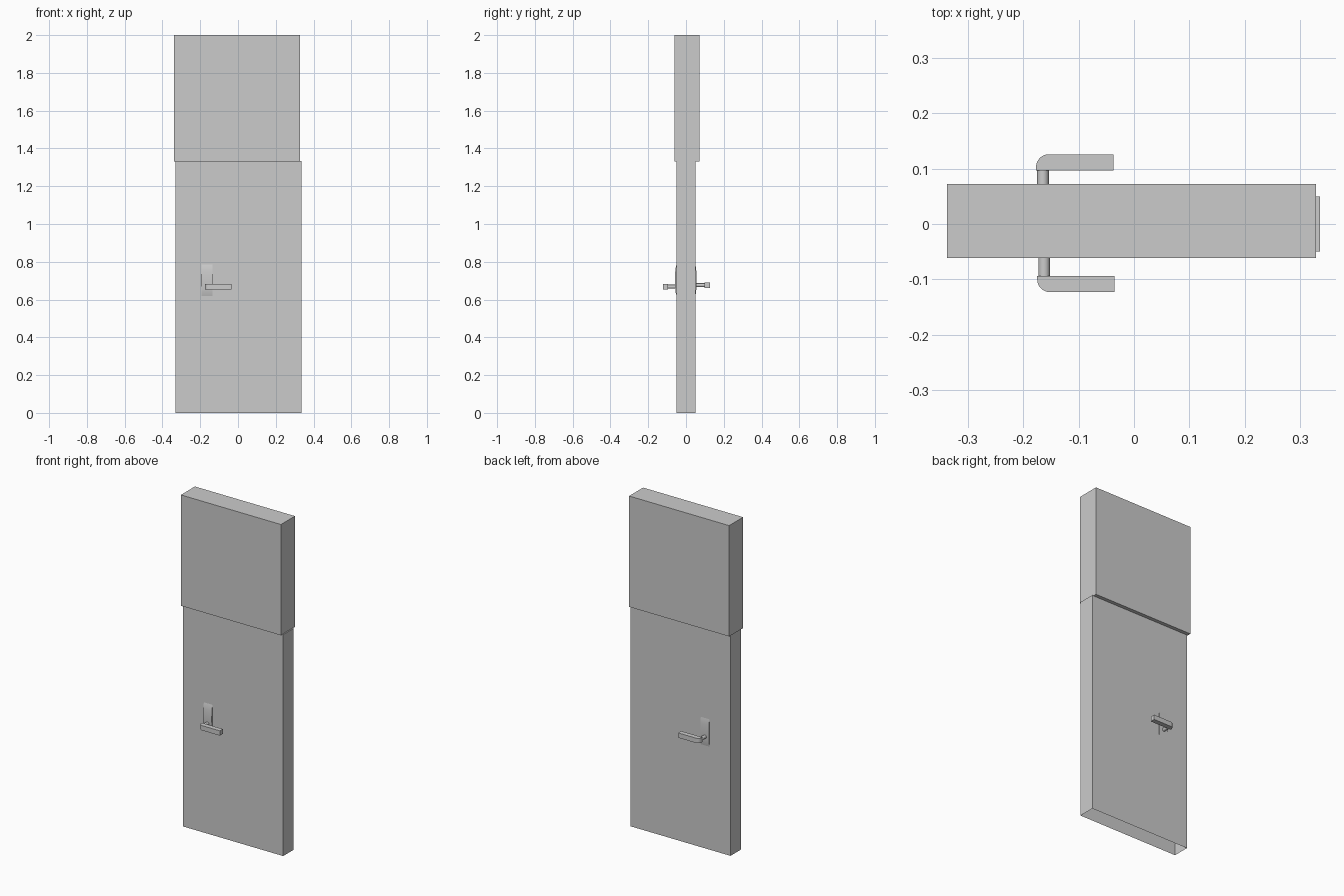
import bpy, bmesh, math

if "Cube" in bpy.data.objects:
    bpy.data.objects.remove(bpy.data.objects["Cube"])


def finish(name, bm, smooth=False):
    bmesh.ops.recalc_face_normals(bm, faces=bm.faces)
    mesh = bpy.data.meshes.new(name)
    bm.to_mesh(mesh)
    bm.free()
    obj = bpy.data.objects.new(name, mesh)
    bpy.context.collection.objects.link(obj)
    if smooth:
        bpy.ops.object.select_all(action='DESELECT')
        bpy.context.view_layer.objects.active = obj
        obj.select_set(True)
        bpy.ops.object.shade_smooth_by_angle(angle=math.radians(35))
    return obj


def box(name, x, y, z, open_bottom=False):
    bm = bmesh.new()
    bmesh.ops.create_cube(bm, size=1)
    for v in bm.verts:
        v.co = [r[0] if c < 0 else r[1] for c, r in zip(v.co, (x, y, z))]
    bm.normal_update()
    if open_bottom:
        low = [f for f in bm.faces if f.normal.z < -0.9]
        bmesh.ops.delete(bm, geom=low, context='FACES_ONLY')
    return finish(name, bm)


def prism(name, points, offset, smooth=True):
    """Extrude a closed 3D outline along an offset."""
    bm = bmesh.new()
    face = bm.faces.new([bm.verts.new(p) for p in points])
    ext = bmesh.ops.extrude_face_region(bm, geom=[face], use_keep_orig=True)
    verts = [g for g in ext['geom'] if isinstance(g, bmesh.types.BMVert)]
    bmesh.ops.translate(bm, verts=verts, vec=offset)
    return finish(name, bm, smooth)


# Door slab, open underneath, and the thicker block above it
box("door_panel", (-0.332, 0.336), (-0.05, 0.05), (0, 1.334), open_bottom=True)
box("upper_block", (-0.338, 0.329), (-0.061, 0.072), (1.332, 2.0))


def handle(side, s, x0, y_in, z0, bulge):
    # Bowed backplate
    top, bottom, n = 0.785, 0.62, 10
    plate = [(-0.192, s * 0.045, bottom), (-0.192, s * 0.045, top)]
    for i in range(n + 1):
        t = i / n
        y = 0.05 + bulge * math.sin(math.pi * t) ** 0.6 if 0 < i < n else 0.05
        plate.append((-0.192, s * y, top + (bottom - top) * t))
    prism(side + "_backplate", plate, (0.058, 0, 0))

    # Round stem
    cx = x0 + 0.0125
    stem = [(cx + 0.0105 * math.cos(a), s * 0.045, z0 + 0.0105 * math.sin(a))
            for a in (2 * math.pi * i / 16 for i in range(16))]
    prism(side + "_stem", stem, (0, s * (y_in + 0.005 - 0.045), 0))

    # Square lever with a rounded outer corner
    y_out, r = y_in + 0.029, 0.023
    lever = [(x0, s * y_in, z0 - 0.014), (x0 + 0.14, s * y_in, z0 - 0.014),
             (x0 + 0.14, s * y_out, z0 - 0.014)]
    for i in range(9):
        a = math.pi / 2 * (1 + i / 8)
        lever.append((x0 + r + r * math.cos(a),
                      s * (y_out - r + r * math.sin(a)), z0 - 0.014))
    prism(side + "_lever", lever, (0, 0, 0.029))


handle("front", -1, -0.175, 0.094, 0.668, 0.009)
handle("back", 1, -0.177, 0.097, 0.676, 0.006)
